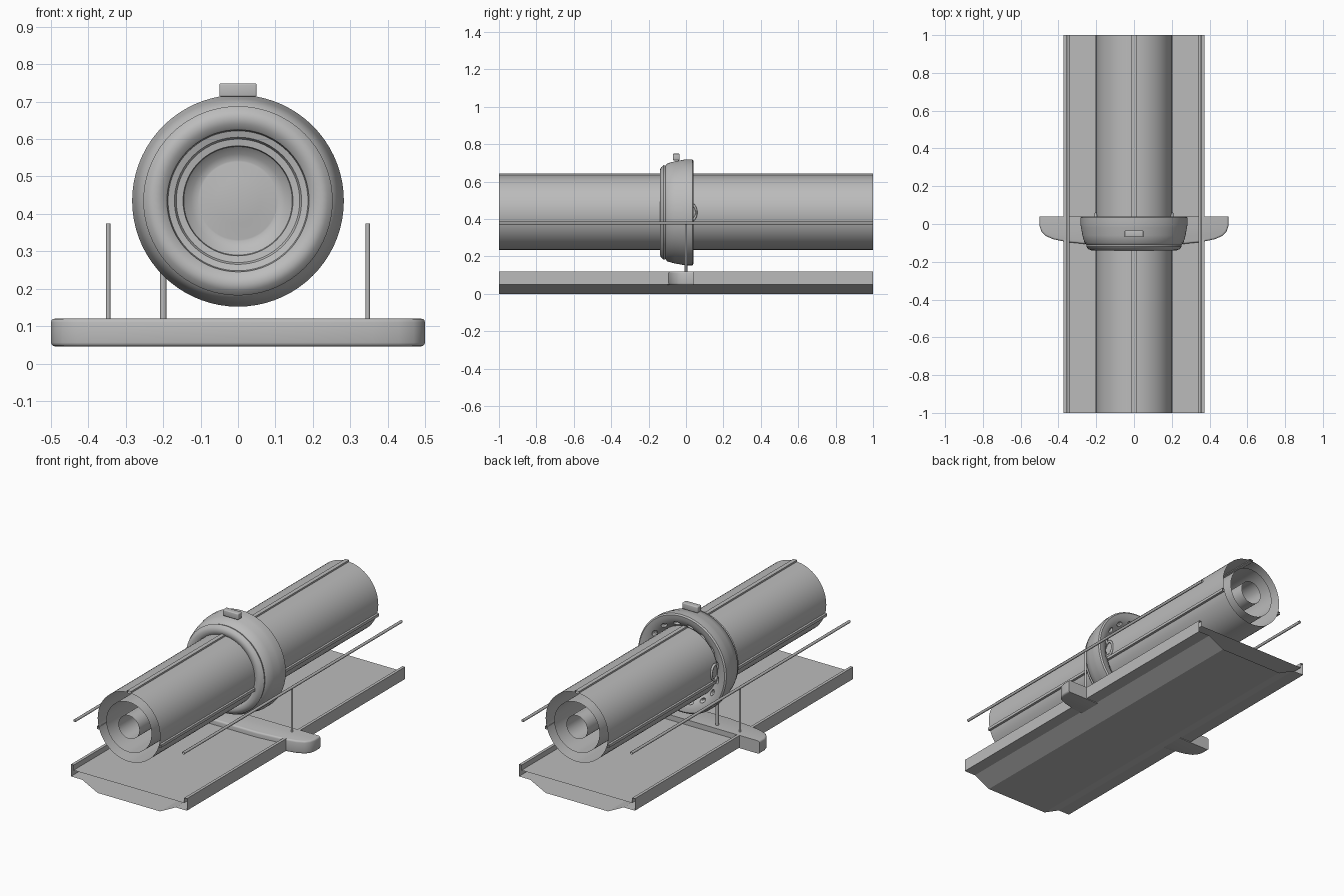
import bpy, bmesh, math
from mathutils import Matrix, Vector

if "Cube" in bpy.data.objects:
    bpy.data.objects.remove(bpy.data.objects["Cube"], do_unlink=True)

grey = bpy.data.materials.new("plain_grey")
grey.use_nodes = True
COLOUR = (0.5, 0.5, 0.5, 1)
grey.diffuse_color = COLOUR
grey.node_tree.nodes["Principled BSDF"].inputs["Base Color"].default_value = COLOUR

AXIS_Z = 0.435   # height of the tunnel axis


def finish(name, bm, angle=None):
    """Turn a bmesh into a named object in the shared material."""
    bmesh.ops.recalc_face_normals(bm, faces=bm.faces)
    mesh = bpy.data.meshes.new(name)
    bm.to_mesh(mesh)
    bm.free()
    mesh.materials.append(grey)
    obj = bpy.data.objects.new(name, mesh)
    bpy.context.collection.objects.link(obj)
    bpy.ops.object.select_all(action="DESELECT")
    obj.select_set(True)
    bpy.context.view_layer.objects.active = obj
    if angle:
        bpy.ops.object.shade_smooth_by_angle(angle=math.radians(angle))
    return obj


def sweep(name, profile, closed=True, angle=None):
    """Open-ended sheet: an x-z profile drawn out along the full length."""
    bm = bmesh.new()
    rows = [[bm.verts.new((x, y, z)) for x, z in profile] for y in (-1, 1)]
    count = len(profile)
    for i in range(count if closed else count - 1):
        j = (i + 1) % count
        bm.faces.new((rows[0][i], rows[0][j], rows[1][j], rows[1][i]))
    return finish(name, bm, angle)


def circle(x, z, radius, sides):
    step = math.tau / sides
    return [(x + radius * math.cos(i * step), z + radius * math.sin(i * step))
            for i in range(sides)]


def rectangle(x, z, w, h):
    return [(x - w, z - h), (x + w, z - h), (x + w, z + h), (x - w, z + h)]


def lathe(name, profile, angle, sides=72):
    """Turn a (radius, y) profile around the tunnel axis."""
    bm = bmesh.new()
    verts = [bm.verts.new((r, y, AXIS_Z)) for r, y in profile]
    edges = [bm.edges.new(pair) for pair in zip(verts, verts[1:])]
    bmesh.ops.spin(bm, geom=verts + edges, cent=(0, 0, AXIS_Z), axis=(0, 1, 0),
                   angle=math.tau, steps=sides)
    bmesh.ops.remove_doubles(bm, verts=bm.verts, dist=1e-4)
    return finish(name, bm, angle)


def box(name, centre, size, bevel=0.0):
    bm = bmesh.new()
    bmesh.ops.create_cube(bm, size=1, matrix=Matrix.Translation(centre) @ Matrix.Diagonal((*size, 1)))
    if bevel:
        bmesh.ops.bevel(bm, geom=bm.edges[:], offset=bevel, segments=3,
                        profile=0.5, affect="EDGES")
    return finish(name, bm, 40)


def post(name, x, radius, bottom, top):
    bm = bmesh.new()
    bmesh.ops.create_cone(bm, cap_ends=True, segments=12, radius1=radius, radius2=radius,
                          depth=top - bottom,
                          matrix=Matrix.Translation((x, 0, (bottom + top) / 2)))
    return finish(name, bm, 40)


# Nested tubes
for name, radius in (("outer_tube", 0.2), ("middle_tube", 0.145), ("core_tube", 0.067)):
    sweep(name, circle(0, AXIS_Z, radius, 64), angle=30)

# Rails fixed to the outer tube
sweep("top_rail", rectangle(0, 0.637, 0.012, 0.007))
for side, label in ((1, "left"), (-1, "right")):
    sweep(label + "_tube_rail", rectangle(side * 0.199, 0.378, 0.007, 0.008))

# Deck: floor between raised edges, with a shallow keel beneath
half = [(0, 0.09), (0.355, 0.09), (0.355, 0.12), (0.372, 0.12), (0.372, 0.05),
        (0.3, 0.05), (0.2, 0.0)]
sweep("deck", half + [(-x, z) for x, z in reversed(half[1:])])

# Collar: domed rings in front, flared outer shell, hollowed back
collar = lathe("collar", [
    (0, -0.06), (0.06, -0.058), (0.104, -0.05), (0.108, -0.05), (0.125, -0.056),
    (0.145, -0.075), (0.147, -0.085), (0.165, -0.088), (0.17, -0.1), (0.187, -0.105),
    (0.19, -0.122), (0.205, -0.136), (0.225, -0.14), (0.24, -0.134), (0.253, -0.12),
    (0.25, -0.11), (0.262, -0.1), (0.273, -0.06), (0.28, -0.02), (0.283, -0.005),
    (0.283, 0.034), (0.275, 0.04), (0.255, 0.038), (0.235, 0.03), (0.215, 0.018),
    (0.2, 0.0), (0, 0.0)], 35)

# Oval pockets around the back of the collar
bm = bmesh.new()
for i in range(16):
    a = math.tau * (i + 0.5) / 16
    spot = Matrix.Translation((0.222 * math.cos(a), 0.024, AXIS_Z + 0.222 * math.sin(a)))
    bmesh.ops.create_uvsphere(bm, u_segments=12, v_segments=8, radius=0.018,
                              matrix=spot @ Matrix.Rotation(-a, 4, "Y") @ Matrix.Diagonal((0.7, 1, 1.2, 1)))
cutter = finish("pocket_cutter", bm)
cutter.hide_render = True
bpy.context.view_layer.objects.active = collar
cut = collar.modifiers.new("pockets", "BOOLEAN")
cut.operation = "DIFFERENCE"
cut.object = cutter
bpy.ops.object.modifier_apply(modifier=cut.name)
bpy.data.objects.remove(cutter, do_unlink=True)

# Block on top of the collar
box("top_block", (0, -0.052, 0.731), (0.1, 0.036, 0.036), 0.005)

# Side loops behind the collar
for side, label in ((1, "left"), (-1, "right")):
    bpy.ops.mesh.primitive_torus_add(location=(side * 0.202, 0.025, AXIS_Z),
                                     rotation=(0, math.pi / 2, 0), major_radius=0.038,
                                     minor_radius=0.007, major_segments=32, minor_segments=8)
    loop = bpy.context.object
    loop.name = label + "_loop"
    loop.scale = (1.15, 0.8, 1)
    loop.data.materials.append(grey)
    bpy.ops.object.shade_smooth_by_angle(angle=math.radians(60))

# Crossbeam with a curved front edge
bm = bmesh.new()
side = [(0.5, 0.04), (0.5, -0.01), (0.49, -0.04), (0.47, -0.062), (0.43, -0.08),
        (0.36, -0.095), (0.2, -0.112)]
outline = side + [(-x, y) for x, y in reversed(side)]
base = bm.faces.new([bm.verts.new((x, y, 0.046)) for x, y in outline])
top = bmesh.ops.extrude_face_region(bm, geom=[base])["geom"]
bmesh.ops.translate(bm, vec=Vector((0, 0, 0.074)),
                    verts=[v for v in top if isinstance(v, bmesh.types.BMVert)])
rims = [e for e in bm.edges if abs(e.verts[0].co.z - e.verts[1].co.z) < 1e-5
        and min(v.co.y for v in e.verts) < 0]
bmesh.ops.bevel(bm, geom=rims, offset=0.01, segments=3, profile=0.5, affect="EDGES")
finish("crossbeam", bm, 40)

# Handrails with their posts, and the collar support
for side, label in ((1, "left"), (-1, "right")):
    post(label + "_rail_post", side * 0.347, 0.006, 0.09, 0.375)
    sweep(label + "_handrail", circle(side * 0.349, 0.378, 0.008, 8), angle=60)
post("collar_support", -0.2, 0.009, 0.09, 0.25)
